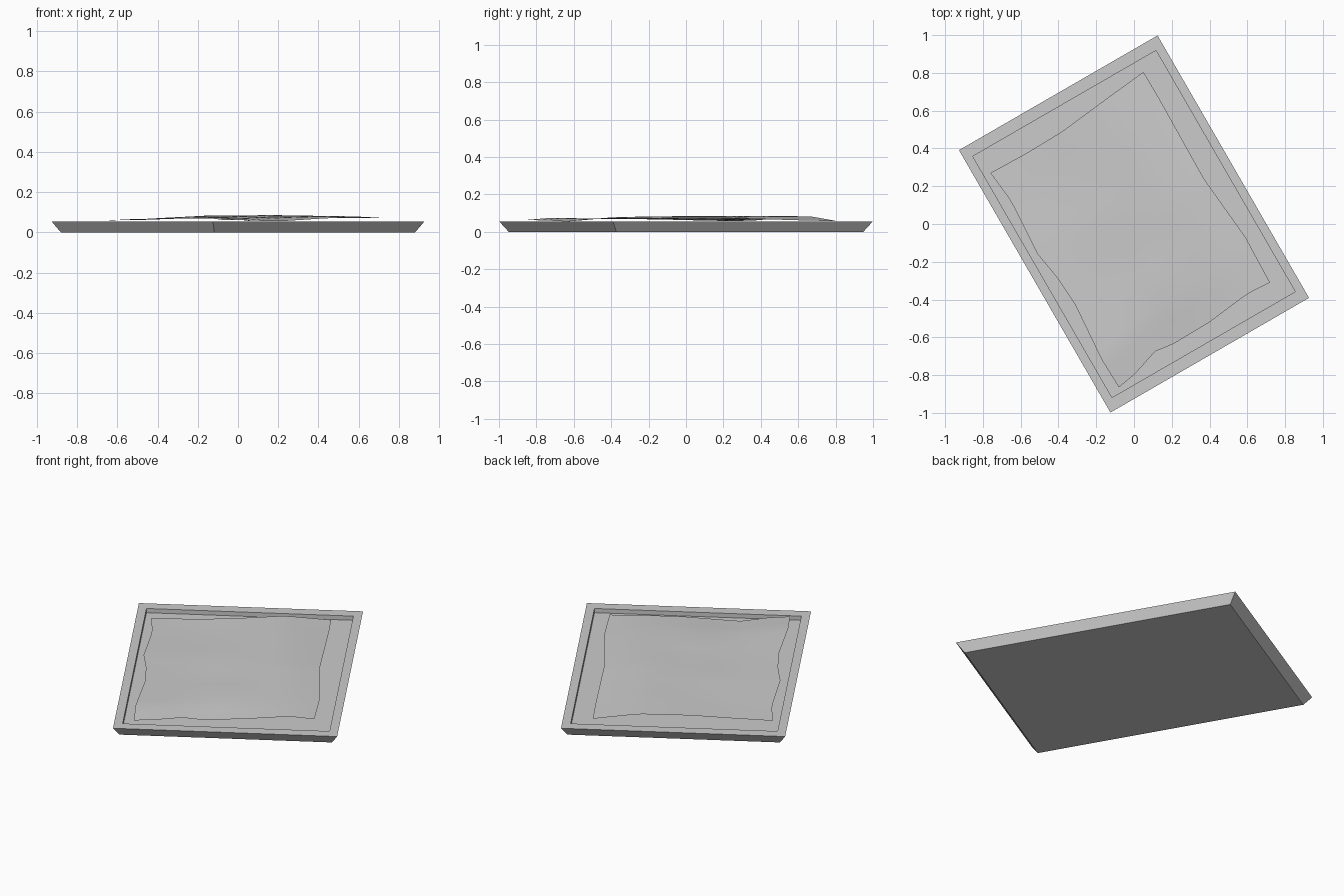
import bpy, bmesh
from math import radians, exp
from mathutils import Vector, Matrix

if "Cube" in bpy.data.objects:
    bpy.data.objects.remove(bpy.data.objects["Cube"])


def make_object(name, bm):
    mesh = bpy.data.meshes.new(name)
    bm.to_mesh(mesh)
    bm.free()
    ob = bpy.data.objects.new(name, mesh)
    bpy.context.collection.objects.link(ob)
    return ob


# Tray: stacked rectangular loops (half width, half length, z), turned 30 degrees
bm = bmesh.new()
loops = []
for a, b, z in [(0.576, 0.762, 0), (0.607, 0.802, 0.055),
                (0.56, 0.737, 0.055), (0.56, 0.737, 0.03)]:
    loops.append([bm.verts.new((sx * a, sy * b, z))
                  for sx, sy in ((-1, -1), (1, -1), (1, 1), (-1, 1))])
for lo, hi in zip(loops, loops[1:]):
    for i in range(4):
        j = (i + 1) % 4
        bm.faces.new((lo[i], lo[j], hi[j], hi[i]))
bm.faces.new(loops[0][::-1])
bm.faces.new(loops[-1])
bmesh.ops.rotate(bm, verts=bm.verts, matrix=Matrix.Rotation(radians(30), 3, 'Z'))
bmesh.ops.recalc_face_normals(bm, faces=bm.faces)
make_object("tray", bm)


# Fill surface: patch spanned between four wavy edges
def sample(pts, t):
    pts = [Vector(p) for p in pts]
    lens = [(q - p).length for p, q in zip(pts, pts[1:])]
    d = t * sum(lens)
    for p, q, l in zip(pts, pts[1:], lens):
        if d <= l + 1e-6:
            return p.lerp(q, d / l)
        d -= l
    return pts[-1]


west, south = (-0.76, 0.27, 0.058), (-0.08, -0.865, 0.063)
east, north = (0.72, -0.31, 0.072), (0.05, 0.805, 0.058)
near = [south, (0.01, -0.79, 0.062), (0.11, -0.675, 0.058), (0.2, -0.64, 0.055),
        (0.4, -0.52, 0.068), (0.6, -0.37, 0.079), east]
far = [west, (-0.56, 0.38, 0.062), (-0.38, 0.49, 0.072), (-0.15, 0.66, 0.084), north]
left = [south, (-0.17, -0.72, 0.075), (-0.31, -0.43, 0.07), (-0.41, -0.28, 0.068),
        (-0.51, -0.16, 0.067), (-0.65, 0.12, 0.06), west]
right = [east, (0.59, -0.07, 0.073), (0.37, 0.24, 0.073), (0.13, 0.67, 0.06), north]

bm = bmesh.new()
NU, NV = 18, 24
S, E, N, W = map(Vector, (south, east, north, west))
rows = []
for j in range(NV + 1):
    v = j / NV
    row = []
    for i in range(NU + 1):
        u = i / NU
        p = (sample(near, u) * (1 - v) + sample(far, u) * v
             + sample(left, v) * (1 - u) + sample(right, v) * u
             - S * (1 - u) * (1 - v) - E * u * (1 - v) - W * (1 - u) * v - N * u * v)
        # gentle bumps in the interior
        fade = min(1, 16 * u * (1 - u) * v * (1 - v))
        for bx, by, h in [(0.15, -0.35, 0.008), (-0.15, 0.5, 0.006), (-0.2, 0.0, 0.003)]:
            p.z += fade * h * exp(-((p.x - bx) ** 2 + (p.y - by) ** 2) / 0.03)
        row.append(bm.verts.new(p))
    rows.append(row)
for r0, r1 in zip(rows, rows[1:]):
    for i in range(NU):
        bm.faces.new((r0[i], r0[i + 1], r1[i + 1], r1[i])).smooth = True
make_object("fill_surface", bm)
